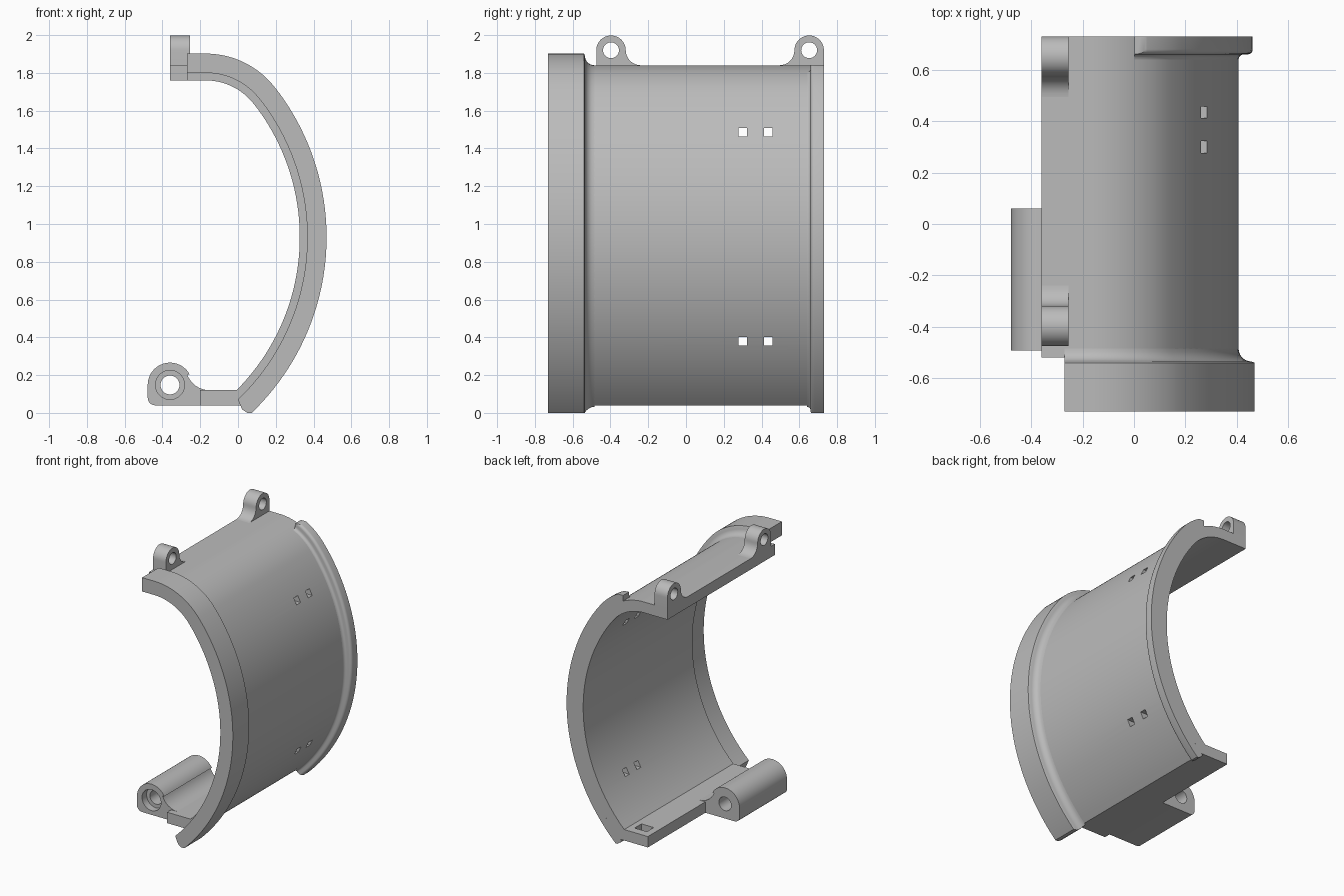
import bpy, bmesh
from math import cos, sin, radians, pi
from mathutils import Vector

if "Cube" in bpy.data.objects:
    bpy.data.objects.remove(bpy.data.objects["Cube"], do_unlink=True)

grey = bpy.data.materials.new("plain_grey")
grey.use_nodes = True
grey.diffuse_color = (0.5, 0.5, 0.5, 1)
grey.node_tree.nodes["Principled BSDF"].inputs["Base Color"].default_value = (0.5, 0.5, 0.5, 1)


def finish(name, bm):
    bmesh.ops.recalc_face_normals(bm, faces=bm.faces)
    mesh = bpy.data.meshes.new(name)
    bm.to_mesh(mesh)
    bm.free()
    mesh.materials.append(grey)
    obj = bpy.data.objects.new(name, mesh)
    bpy.context.collection.objects.link(obj)
    return obj


def arc(cx, cz, r, start, end, n):
    angles = [radians(start + (end - start) * i / n) for i in range(n + 1)]
    return [(cx + r * cos(a), cz + r * sin(a)) for a in angles]


def extrude(name, pts, axis, lo, hi):
    """Extrude a 2D outline along x or y."""
    bm = bmesh.new()
    put = (lambda p, t: (t, p[0], p[1])) if axis == "x" else (lambda p, t: (p[0], t, p[1]))
    face = bm.faces.new([bm.verts.new(put(p, lo)) for p in pts])
    out = bmesh.ops.extrude_face_region(bm, geom=[face])
    shift = Vector((hi - lo, 0, 0) if axis == "x" else (0, hi - lo, 0))
    bmesh.ops.translate(bm, vec=shift, verts=[v for v in out["geom"] if isinstance(v, bmesh.types.BMVert)])
    return finish(name, bm)


def box(name, centre, size):
    x, y, z = centre
    a, b, c = (s / 2 for s in size)
    return extrude(name, [(x - a, z - c), (x + a, z - c), (x + a, z + c), (x - a, z + c)], "y", y - b, y + b)


def cut(obj, cutters):
    for c in cutters:
        c.hide_render = True
        mod = obj.modifiers.new("cut", "BOOLEAN")
        mod.operation, mod.solver, mod.object = "DIFFERENCE", "EXACT", c
    bpy.context.view_layer.update()
    graph = bpy.context.evaluated_depsgraph_get()
    mesh = bpy.data.meshes.new_from_object(obj.evaluated_get(graph))
    obj.modifiers.clear()
    obj.data = mesh
    for c in cutters:
        bpy.data.objects.remove(c, do_unlink=True)


def path(x0, d, end):
    """Shell curve at distance d outside the inner wall."""
    return ([(x0, 1.76 + d)] + arc(-0.17, 1.44, 0.32 + d, 90, 38.1, 16)
            + arc(-0.82, 0.93, 1.147 + d, 38.1, end, 40)[1:])


def rim(name, section, x0, clips):
    """Sweep a (y, offset) section along the shell curve, then trim it."""
    bm = bmesh.new()
    rows = [[bm.verts.new((x, y, z)) for x, z in path(x0, d, -52)] for y, d in section]
    for a, b in zip(rows, rows[1:] + rows[:1]):
        for i in range(len(a) - 1):
            bm.faces.new((a[i], a[i + 1], b[i + 1], b[i]))
    bm.faces.new([r[0] for r in rows])
    bm.faces.new([r[-1] for r in rows])
    for point, normal in clips:
        bmesh.ops.bisect_plane(bm, geom=bm.verts[:] + bm.edges[:] + bm.faces[:], dist=1e-5,
                               plane_co=point, plane_no=normal, clear_outer=True)
        bmesh.ops.holes_fill(bm, edges=[e for e in bm.edges if e.is_boundary], sides=0)
    return finish(name, bm)


# Curved shell with the flat bottom plate
outer = path(-0.36, 0.08, -46.5)
inner = path(-0.36, 0, -44.9)
shell = extrude("shell", outer + [(-0.2, 0.04), (-0.2, 0.12)] + inner[::-1], "y", -0.54, 0.73)
slots = [box("slot", (0.25, y, z), (0.7, 0.046, 0.045)) for y in (0.3, 0.435) for z in (0.38, 1.487)]
cut(shell, slots + [box("pocket", (-0.1, 0.63, 0.11), (0.1, 0.08, 0.08)),
                    box("corner", (-0.37, -0.55, 1.8), (0.2, 0.06, 0.3))])

# Raised rims at both ends
tip_cuts = [((0, 0, 0), (0, 0, -1)), ((0, 0, 0.07), (-0.07, 0, -0.03)),
            ((0.022, 0, 0.018), (-0.55, 0, -0.83))]
fillet = arc(-0.485, 0.13, 0.05, 180, 270, 6)
rim("front_rim", [(-0.73, 0.04), (-0.73, 0.142), (-0.54, 0.142)] + fillet
    + [(-0.54, 0.08), (-0.54, 0.04)], -0.27, tip_cuts)
rim("back_rim", [(0.73, 0.08), (0.73, 0.135)] + arc(0.68, 0.115, 0.02, 90, 180, 5)
    + arc(0.64, 0.1, 0.02, 0, -90, 4), 0,
    tip_cuts + [((0, 0, 1.842), (0, 0, 1)), ((0.002, 0, 1), (-1, 0, 0))])

# Two ear lugs on the top edge, mirrored front to back
for name, y, s in (("front_lug", -0.397, 1), ("back_lug", 0.652, -1)):
    half = [(-0.078, 1.84)] + arc(0, 1.92, 0.078, 180, 0, 20) + arc(0.158, 1.92, 0.08, 180, 270, 8)
    lug = extrude(name, [(y + s * a, z) for a, z in half], "x", -0.36, -0.255)
    cut(lug, [extrude("hole", arc(y, 1.92, 0.042, 0, 348.75, 31), "x", -0.5, -0.1)])

# Hinge barrel on the bottom plate, with a stepped bore
barrel = extrude("hinge_barrel", arc(-0.438, 0.08, 0.04, 270, 180, 5)
                 + arc(-0.36, 0.148, 0.118, 180, 28, 24)
                 + arc(-0.15, 0.247, 0.127, 200, 270, 8) + [(-0.2, 0.12), (-0.2, 0.04)],
                 "y", -0.493, 0.06)
bore = extrude("bore", arc(-0.36, 0.148, 0.05, 0, 348.75, 31), "y", -0.6, 0.2)
counterbore = extrude("counterbore", arc(-0.36, 0.148, 0.077, 0, 348.75, 31), "y", -0.6, -0.44)
cut(barrel, [bore, counterbore])

# Smooth curved walls, sharp edges
bpy.ops.object.select_all(action="DESELECT")
for obj in bpy.context.scene.objects:
    if obj.type == "MESH":
        obj.select_set(True)
        bpy.context.view_layer.objects.active = obj
bpy.ops.object.shade_smooth_by_angle(angle=radians(30))
